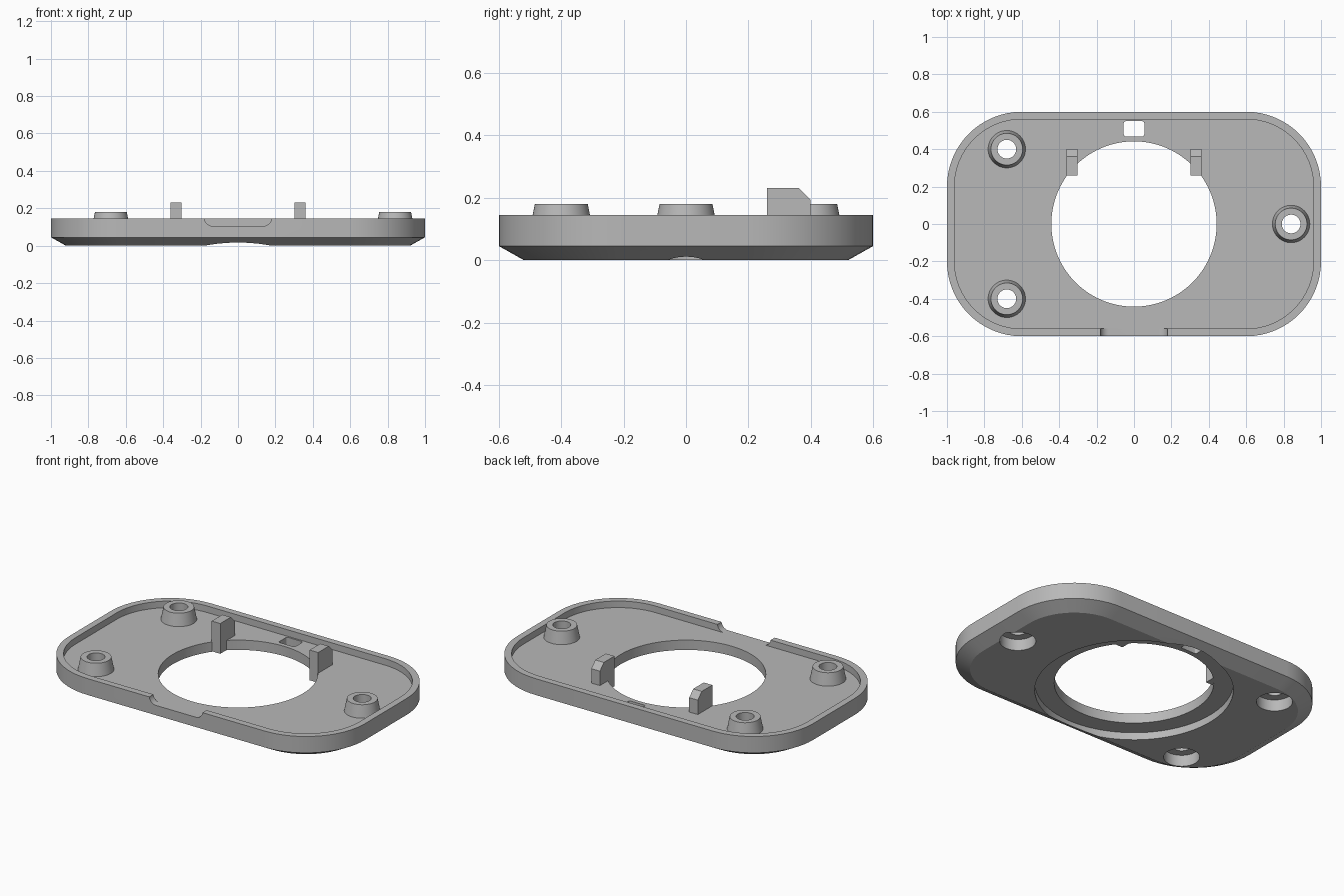
import bpy, bmesh, math

cube = bpy.data.objects.get("Cube")
if cube:
    bpy.data.objects.remove(cube, do_unlink=True)

GREY = bpy.data.materials.new("plain grey")
GREY.use_nodes = True
colour = (0.48, 0.48, 0.48, 1)
GREY.diffuse_color = colour
GREY.node_tree.nodes["Principled BSDF"].inputs["Base Color"].default_value = colour

RIM, FLOOR, RECESS = 0.145, 0.105, 0.045
BOSSES = [(-0.68, 0.4), (-0.68, -0.4), (0.84, 0)]


def loft(name, loops, caps=True):
    """Join equal-length point loops with quads, capping both ends if asked."""
    bm = bmesh.new()
    rings = [[bm.verts.new(p) for p in loop] for loop in loops]
    n = len(rings[0])
    for a, b in zip(rings, rings[1:]):
        for i in range(n):
            j = (i + 1) % n
            bm.faces.new((a[i], a[j], b[j], b[i]))
    if caps:
        bm.faces.new(rings[0][::-1])
        bm.faces.new(rings[-1])
    bmesh.ops.recalc_face_normals(bm, faces=bm.faces)
    mesh = bpy.data.meshes.new(name)
    bm.to_mesh(mesh)
    bm.free()
    mesh.materials.append(GREY)
    obj = bpy.data.objects.new(name, mesh)
    bpy.context.collection.objects.link(obj)
    return obj


def rounded_rect(hx, hy, r, z, cy=0, steps=16):
    """Loop of a rounded rectangle at height z."""
    pts = []
    for k, (sx, sy) in enumerate([(1, 1), (-1, 1), (-1, -1), (1, -1)]):
        for i in range(steps + 1):
            a = math.pi / 2 * (k + i / steps)
            pts.append((sx * (hx - r) + r * math.cos(a),
                        cy + sy * (hy - r) + r * math.sin(a), z))
    return pts


def circle(r, z, x=0, y=0, n=64):
    return [(x + r * math.cos(2 * math.pi * i / n),
             y + r * math.sin(2 * math.pi * i / n), z) for i in range(n)]


def cut(obj, cutter):
    """Subtract the cutter from the object and discard it."""
    mod = obj.modifiers.new("cut", "BOOLEAN")
    mod.operation, mod.solver, mod.object = "DIFFERENCE", "EXACT", cutter
    cutter.hide_render = True
    bpy.context.view_layer.update()
    graph = bpy.context.evaluated_depsgraph_get()
    mesh = bpy.data.meshes.new_from_object(obj.evaluated_get(graph))
    obj.modifiers.clear()
    obj.data = mesh
    bpy.data.objects.remove(cutter, do_unlink=True)


# Tray: chamfered underside, outer wall, rim and sunken floor
sections = [(0.08, 0), (0, RECESS), (0, RIM), (0.04, RIM), (0.04, FLOOR)]
tray = loft("tray", [rounded_rect(1 - d, 0.6 - d, 0.4 - d, z) for d, z in sections])

# Round opening with a wider recess beneath
cut(tray, loft("recess_cutter", [circle(0.55, z, n=96) for z in (-0.1, RECESS)]))
cut(tray, loft("opening_cutter", [circle(0.442, z, n=96) for z in (-0.1, 0.3)]))

# Small latch slot behind the opening
cut(tray, loft("slot_cutter", [rounded_rect(0.055, 0.041, 0.012, z, 0.509, 4)
                               for z in (-0.1, 0.3)]))

# Screw holes with counterbores from below
for x, y in BOSSES:
    cut(tray, loft("counterbore_cutter", [circle(0.1, z, x, y, 48) for z in (-0.1, 0.07)]))
    cut(tray, loft("screw_cutter", [circle(0.05, z, x, y, 48) for z in (-0.1, 0.3)]))

# Notch in the front wall, with rounded lower corners
r, half = 0.045, 0.18
arc = [math.pi / 2 * i / 8 for i in range(9)]
profile = [(-half, 0.2)]
profile += [(-half + r - r * math.cos(a), FLOOR + r - r * math.sin(a)) for a in arc]
profile += [(half - r + r * math.sin(a), FLOOR + r - r * math.cos(a)) for a in arc]
profile += [(half, 0.2)]
cut(tray, loft("notch_cutter", [[(x, y, z) for x, z in profile] for y in (-0.7, -0.555)]))
parts = [tray]

# Tapered hollow screw bosses
for i, (x, y) in enumerate(BOSSES):
    rings = [(0.1, FLOOR), (0.085, 0.18), (0.05, 0.18), (0.05, FLOOR)]
    parts.append(loft(f"screw_boss_{i + 1}",
                      [circle(rad, z, x, y, 48) for rad, z in rings], caps=False))

# Upright clips beside the opening
clip = [(0.26, 0.047), (0.4, 0.047), (0.4, 0.193), (0.362, 0.232), (0.26, 0.232)]
for side, name in ((1, "left_clip"), (-1, "right_clip")):
    parts.append(loft(name, [[(side * x, y, z) for y, z in clip] for x in (0.302, 0.36)]))

# Smooth the curves, keep edges sharp
bpy.ops.object.select_all(action="DESELECT")
for obj in parts:
    obj.select_set(True)
bpy.context.view_layer.objects.active = tray
bpy.ops.object.shade_smooth_by_angle(angle=math.radians(20))
